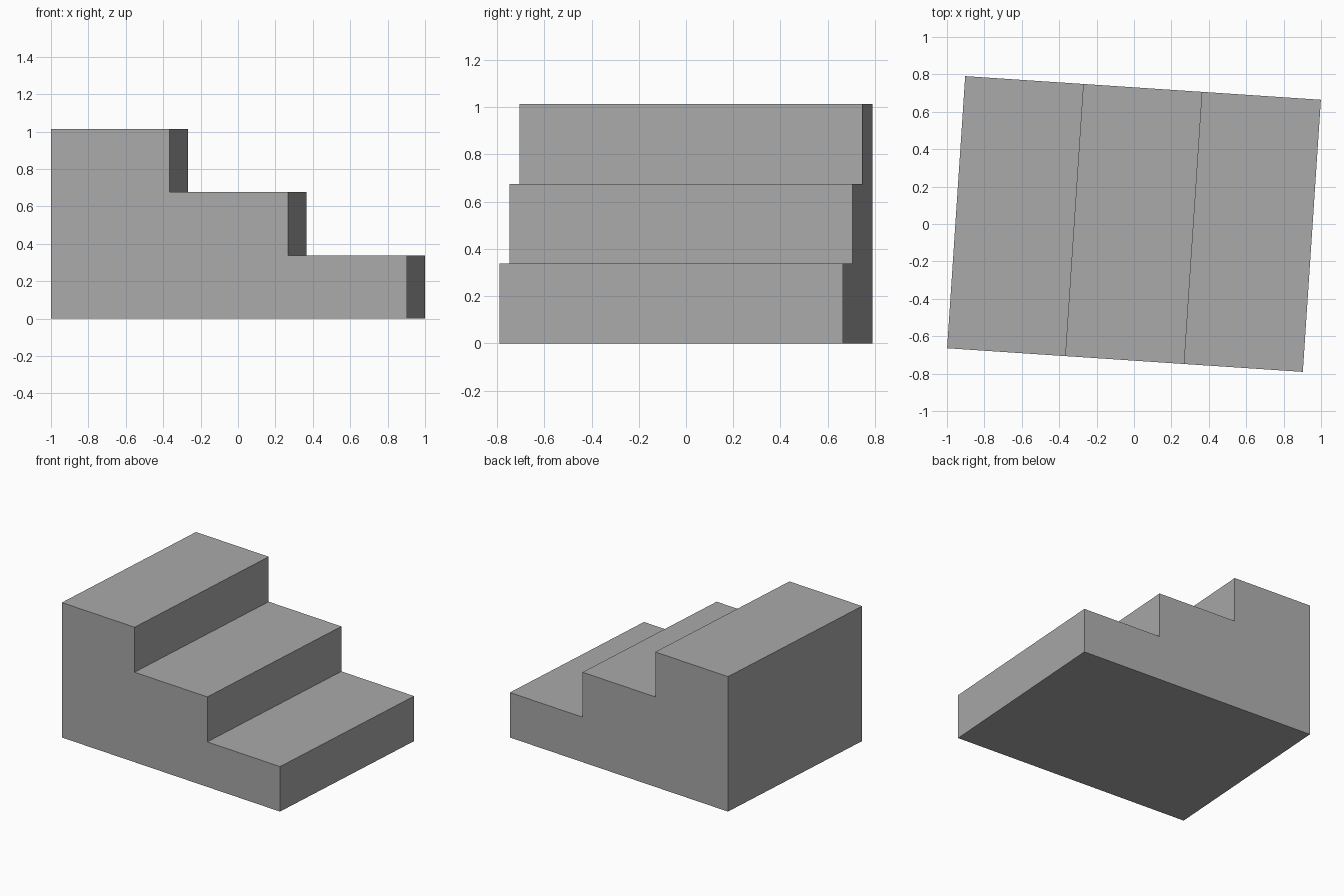
import bpy
import bmesh
import math

cube = bpy.data.objects.get("Cube")
if cube:
    bpy.data.objects.remove(cube, do_unlink=True)

STEPS = 3
WIDTH, DEPTH, RISE = 1.906, 1.458, 0.338
TURN = math.radians(-3.8)

# Plain grey finish
grey = bpy.data.materials.new("grey")
grey.use_nodes = True
colour = (0.4, 0.4, 0.4, 1)
grey.diffuse_color = colour
grey.node_tree.nodes["Principled BSDF"].inputs["Base Color"].default_value = colour

# Stepped side profile, tallest at the left end, descending towards +x
tread = WIDTH / STEPS
profile = [(-WIDTH / 2, 0)]
for i in range(STEPS):
    height = RISE * (STEPS - i)
    start = -WIDTH / 2 + i * tread
    profile += [(start, height), (start + tread, height)]
profile.append((WIDTH / 2, 0))

# Extrude the profile through the depth into one solid block
bm = bmesh.new()
side = bm.faces.new([bm.verts.new((x, -DEPTH / 2, z)) for x, z in profile])
result = bmesh.ops.extrude_face_region(bm, geom=[side], use_keep_orig=True)
back = [v for v in result["geom"] if isinstance(v, bmesh.types.BMVert)]
bmesh.ops.translate(bm, verts=back, vec=(0, DEPTH, 0))
bmesh.ops.recalc_face_normals(bm, faces=bm.faces)

mesh = bpy.data.meshes.new("stairs")
bm.to_mesh(mesh)
bm.free()
mesh.materials.append(grey)
stairs = bpy.data.objects.new("stairs", mesh)
stairs.rotation_euler.z = TURN
bpy.context.collection.objects.link(stairs)
